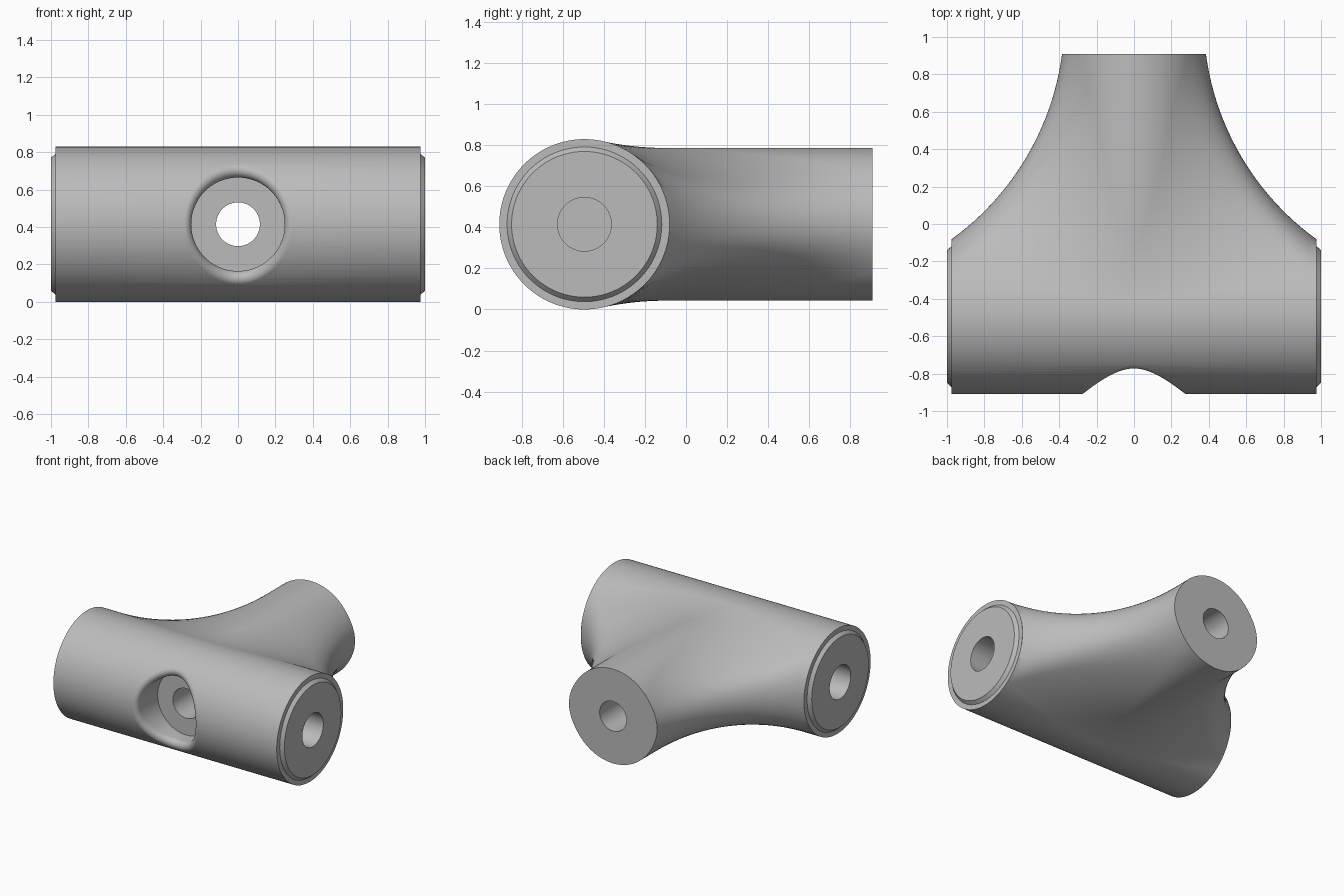
import bpy, bmesh
from math import sin, cos, pi, sqrt
from mathutils import Vector

SEG = 128
AXIS = Vector((0, -0.495, 0.415))    # centre where the two tubes cross
R_MAIN, X_END = 0.415, 0.975
R_BRANCH, Y_END = 0.372, 0.91
ANGLES = [2 * pi * i / SEG for i in range(SEG)]

cube = bpy.data.objects.get("Cube")
if cube:
    bpy.data.objects.remove(cube, do_unlink=True)

grey = bpy.data.materials.new("plain grey")
grey.use_nodes = True
grey.diffuse_color = (0.5, 0.5, 0.5, 1)
grey.node_tree.nodes["Principled BSDF"].inputs["Base Color"].default_value = (0.5, 0.5, 0.5, 1)


def loft(name, rings, clip_y=None):
    """Closed skin through rings of points given relative to AXIS."""
    bm = bmesh.new()
    loops = [[bm.verts.new(AXIS + Vector(p)) for p in ring] for ring in rings]
    for a, b in zip(loops, loops[1:]):
        for i in range(SEG):
            j = (i + 1) % SEG
            bm.faces.new((a[i], a[j], b[j], b[i]))
    bm.faces.new(loops[0])
    bm.faces.new(loops[-1])
    if clip_y is not None:
        bmesh.ops.bisect_plane(bm, geom=bm.verts[:] + bm.edges[:] + bm.faces[:],
                               plane_co=(0, clip_y, 0), plane_no=(0, 1, 0), clear_outer=True)
        bmesh.ops.contextual_create(bm, geom=[e for e in bm.edges if e.is_boundary])
    bmesh.ops.recalc_face_normals(bm, faces=bm.faces[:])
    mesh = bpy.data.meshes.new(name)
    bm.to_mesh(mesh)
    bm.free()
    mesh.materials.append(grey)
    obj = bpy.data.objects.new(name, mesh)
    bpy.context.collection.objects.link(obj)
    return obj


def lathe_x(name, profile):
    return loft(name, [[(x, r * cos(a), r * sin(a)) for a in ANGLES] for x, r in profile])


def lathe_y(name, profile):
    return loft(name, [[(r * cos(a), y, r * sin(a)) for a in ANGLES] for y, r in profile])


def combine(target, tool, operation):
    mod = target.modifiers.new(tool.name, 'BOOLEAN')
    mod.object, mod.operation, mod.solver = tool, operation, 'EXACT'
    bpy.context.view_layer.objects.active = target
    bpy.ops.object.modifier_apply(modifier=mod.name)
    bpy.data.objects.remove(tool, do_unlink=True)


def blended_branch(ball=1.46, steps=28):
    """Rear tube with a large rolling-ball fillet that ends at the main tube's rims."""
    r_main, x_end = R_MAIN - 0.0005, X_END - 0.001
    columns = []
    for a in ANGLES:
        side = 1 if cos(a) >= 0 else -1
        cx, cz = (R_BRANCH + ball) * abs(cos(a)), (R_BRANCH + ball) * sin(a)
        over = max(0, cx - x_end)
        reach = r_main + sqrt(ball ** 2 - over ** 2)
        cy = sqrt(reach ** 2 - cz ** 2)
        centre = Vector((cx, cy, cz))
        on_main = Vector((min(cx, x_end), cy * r_main / reach, cz * r_main / reach))
        on_branch = Vector((R_BRANCH * abs(cos(a)), cy, R_BRANCH * sin(a)))
        d0, d1 = (on_main - centre).normalized(), (on_branch - centre).normalized()
        column = [Vector((on_main.x * 0.95, 0, on_main.z * 0.8))]
        column += [centre + ball * d0.slerp(d1, k / steps) for k in range(steps + 1)]
        column.append(Vector((on_branch.x, 1.8, on_branch.z)))
        columns.append([(p.x * side, p.y, p.z) for p in column])
    return loft("branch_tube", list(zip(*columns)), clip_y=Y_END)


def rounded_pocket(radius=0.25, fillet=0.04, floor=-0.15, steps=10):
    """Cutter for the front counterbore with a rounded mouth."""
    columns = []
    for a in ANGLES:
        out = Vector((cos(a), 0, sin(a)))
        centre = (radius + fillet) * out
        centre.y = -sqrt((R_MAIN - fillet) ** 2 - centre.z ** 2)
        normal = Vector((0, centre.y, centre.z)).normalized()
        column = [radius * out + Vector((0, floor, 0))]
        column += [centre + fillet * (-out).slerp(normal, k / steps) for k in range(steps + 1)]
        column.append(column[-1] + 0.2 * normal)
        columns.append(column)
    return loft("pocket_cutter", list(zip(*columns)))


# Main tube with a chamfered boss on each end
half = [(X_END, R_MAIN), (X_END, 0.377), (1.0, 0.355)]
body = lathe_x("tee_joint_body", [(-x, r) for x, r in reversed(half)] + half)

# Rear branch, front counterbore and through bore
combine(body, blended_branch(), 'UNION')
combine(body, rounded_pocket(), 'DIFFERENCE')
combine(body, lathe_y("through_bore", [(-0.3, 0.117), (1.6, 0.117)]), 'DIFFERENCE')

# Blind bore in each end
for s in (-1, 1):
    combine(body, lathe_x("end_bore", [(s * 0.5, 0.131), (s * 1.1, 0.131)]), 'DIFFERENCE')

# Smooth skin with crisp rims
bpy.ops.object.select_all(action='DESELECT')
body.select_set(True)
bpy.context.view_layer.objects.active = body
bpy.ops.object.shade_smooth_by_angle(angle=0.5)
